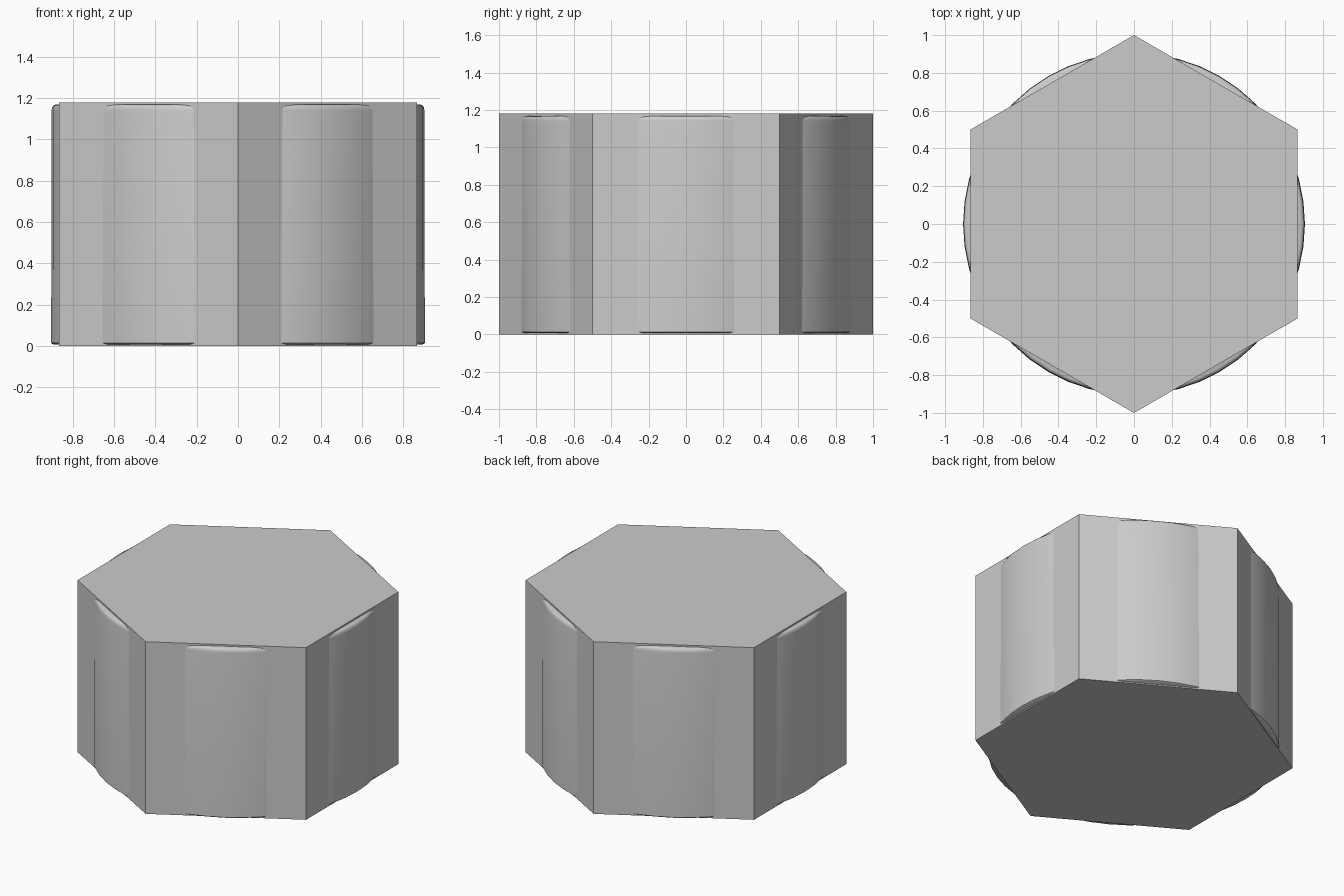
import bpy, bmesh, math

if "Cube" in bpy.data.objects:
    bpy.data.objects.remove(bpy.data.objects["Cube"])

grey = bpy.data.materials.new("light grey")
grey.diffuse_color = (0.6, 0.6, 0.6, 1)
grey.use_nodes = True
grey.node_tree.nodes["Principled BSDF"].inputs["Base Color"].default_value = grey.diffuse_color


def lathe(name, profile, sides, start):
    """Closed solid made of stacked rings (radius, z)."""
    bm = bmesh.new()
    rings = []
    for r, z in profile:
        rings.append([bm.verts.new((r * math.cos(start + 2 * math.pi * i / sides),
                                    r * math.sin(start + 2 * math.pi * i / sides), z))
                      for i in range(sides)])
    for a, b in zip(rings, rings[1:]):
        for i in range(sides):
            j = (i + 1) % sides
            bm.faces.new((a[i], a[j], b[j], b[i]))
    bm.faces.new(rings[0][::-1])
    bm.faces.new(rings[-1])
    mesh = bpy.data.meshes.new(name)
    bm.to_mesh(mesh)
    bm.free()
    mesh.materials.append(grey)
    obj = bpy.data.objects.new(name, mesh)
    bpy.context.collection.objects.link(obj)
    return obj


# Flat-sided six-cornered body, corners on the y axis
lathe("hexagonal_body", [(1.0, 0.0), (1.0, 1.18)], 6, math.pi / 2)

# Round core bulging through the middle of each side, with a soft top rim
core = lathe("round_core", [(0.897, 0.008), (0.905, 0.014), (0.903, 1.14),
                            (0.901, 1.154), (0.895, 1.164), (0.885, 1.169)], 48, 0)
bpy.ops.object.select_all(action='DESELECT')
core.select_set(True)
bpy.context.view_layer.objects.active = core
bpy.ops.object.shade_smooth_by_angle(angle=math.radians(40))
